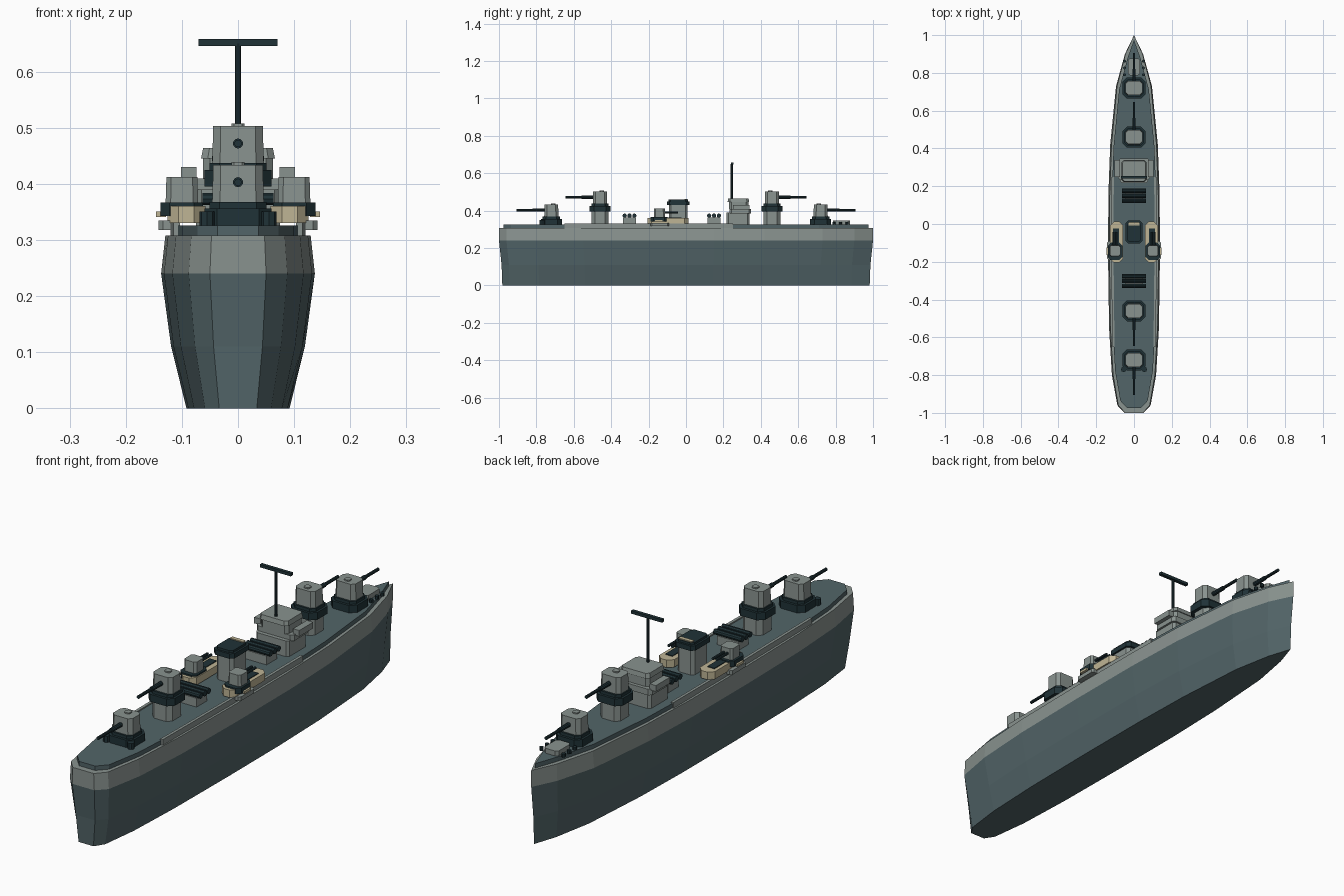
import bpy, bmesh, math
from mathutils import Matrix

if "Cube" in bpy.data.objects:
    bpy.data.objects.remove(bpy.data.objects["Cube"])


def material(name, rgb):
    m = bpy.data.materials.new(name)
    m.use_nodes = True
    m.diffuse_color = (*rgb, 1)
    m.node_tree.nodes["Principled BSDF"].inputs["Base Color"].default_value = (*rgb, 1)
    return m


GREY = material("light grey", (0.25, 0.29, 0.275))
TEAL = material("slate teal", (0.085, 0.13, 0.14))
DARK = material("dark navy", (0.014, 0.032, 0.038))
SAND = material("sand", (0.52, 0.46, 0.30))


def finish(bm, name, *mats):
    bmesh.ops.recalc_face_normals(bm, faces=bm.faces)
    mesh = bpy.data.meshes.new(name)
    bm.to_mesh(mesh)
    bm.free()
    ob = bpy.data.objects.new(name, mesh)
    bpy.context.collection.objects.link(ob)
    for m in mats:
        mesh.materials.append(m)
    return ob


def loft(bm, rings):
    """Skin a stack of equal-length rings and cap both ends."""
    rows = [[bm.verts.new(p) for p in ring] for ring in rings]
    n = len(rows[0])
    for low, high in zip(rows, rows[1:]):
        for i in range(n):
            j = (i + 1) % n
            bm.faces.new((low[i], low[j], high[j], high[i]))
    bm.faces.new(rows[0][::-1])
    bm.faces.new(rows[-1])


def prism(name, mat, x, y, z0, z1, hx, hy, cut=0.0, top=1.0):
    """Upright box with chamfered corners and an optional narrower top."""
    if cut:
        quarter = [(hx, hy - cut), (hx - cut, hy)]
        pts = quarter + [(-a, b) for a, b in quarter[::-1]]
        pts += [(-a, -b) for a, b in pts]
    else:
        pts = [(hx, hy), (-hx, hy), (-hx, -hy), (hx, -hy)]
    bm = bmesh.new()
    loft(bm, [[(x + a * s, y + b * s, z) for a, b in pts] for z, s in ((z0, 1), (z1, top))])
    return finish(bm, name, mat)


def rod(name, mat, centre, length, radius, axis, sides=10):
    bm = bmesh.new()
    turn = {"x": Matrix.Rotation(math.pi / 2, 4, "Y"),
            "y": Matrix.Rotation(math.pi / 2, 4, "X"), "z": Matrix()}[axis]
    bmesh.ops.create_cone(bm, cap_ends=True, segments=sides, radius1=radius, radius2=radius,
                          depth=length, matrix=Matrix.Translation(centre) @ turn)
    return finish(bm, name, mat)


# Hull: one plan outline, scaled at each level
PLAN = [(0.05, -1), (0.088, -0.96), (0.117, -0.8), (0.132, -0.55), (0.137, -0.2), (0.136, 0.15),
        (0.126, 0.42), (0.095, 0.73), (0.048, 0.9)]


def outline(z, sx, sy, inset=0.0):
    side = [(max(x * sx - inset, 0.01), y * sy) for x, y in PLAN]
    return ([(x, y, z) for x, y in side] + [(0, sy, z)] + [(-x, y, z) for x, y in side[::-1]])


bm = bmesh.new()
loft(bm, [outline(0, 0.67, 0.982), outline(0.11, 0.87, 0.986),
          outline(0.24, 1, 1), outline(0.308, 0.945, 1)])
hull = finish(bm, "hull", TEAL, GREY)
for face in hull.data.polygons:
    face.material_index = int(face.center.z > 0.24)

bm = bmesh.new()
loft(bm, [outline(0.3, 0.945, 0.975, 0.011), outline(0.326, 0.945, 0.975, 0.011)])
finish(bm, "deck", TEAL)


# Main guns
def main_gun(label, y, face, raised):
    base = 0.326
    if raised:
        prism(label + "_pedestal", GREY, 0, y, base, 0.4, 0.045, 0.045, 0.018)
        base = 0.395
    prism(label + "_collar", DARK, 0, y, base, base + 0.03, 0.06, 0.056, 0.023)
    prism(label + "_collar_top", DARK, 0, y, base + 0.03, base + 0.042, 0.051, 0.046, 0.018)
    z = base + 0.042
    prism(label + "_turret", GREY, 0, y, z, z + 0.066, 0.046, 0.038, 0.014, 0.96)
    prism(label + "_hatch", GREY, 0, y - face * 0.01, z + 0.066, z + 0.071, 0.012, 0.012, 0.005)
    rod(label + "_sleeve", DARK, (0, y + face * 0.065, z + 0.035), 0.07, 0.009, "y")
    rod(label + "_barrel", DARK, (0, y + face * 0.138, z + 0.035), 0.095, 0.0065, "y")


main_gun("stern_low_gun", -0.72, -1, False)
main_gun("stern_high_gun", -0.46, -1, True)
main_gun("bow_high_gun", 0.46, 1, True)
main_gun("bow_low_gun", 0.72, 1, False)

# Torpedo tube racks
for label, y in (("forward", 0.15), ("aft", -0.302)):
    prism(label + "_rack", GREY, 0, y, 0.326, 0.362, 0.048, 0.034)
    for i in (-1, 0, 1):
        rod(f"{label}_tube_{i + 2}", DARK, (0, y + i * 0.026, 0.373), 0.126, 0.0115, "x")

# Bridge and mast
prism("bridge_base", GREY, 0, 0.278, 0.326, 0.39, 0.075, 0.062, 0.01)
prism("bridge_deck", GREY, 0, 0.29, 0.385, 0.41, 0.084, 0.058, 0.012)
for s in (-1, 1):
    prism("bridge_wing", GREY, s * 0.088, 0.295, 0.405, 0.43, 0.014, 0.045)
prism("bridge_house", GREY, 0, 0.282, 0.41, 0.445, 0.062, 0.052, 0.012)
prism("bridge_roof", GREY, 0, 0.28, 0.445, 0.464, 0.066, 0.058, 0.012, 0.94)
rod("mast", DARK, (0, 0.245, 0.555), 0.19, 0.0058, "z")
prism("yard", DARK, 0, 0.248, 0.646, 0.658, 0.07, 0.007)

# Funnel
prism("funnel", GREY, 0, -0.042, 0.326, 0.435, 0.038, 0.05, 0.012)
prism("funnel_band", DARK, 0, -0.042, 0.43, 0.45, 0.046, 0.06, 0.014)
prism("funnel_cap", DARK, 0, -0.042, 0.45, 0.459, 0.038, 0.052, 0.012)
prism("funnel_stripe", SAND, 0, -0.001, 0.459, 0.463, 0.03, 0.008)

# Side gun platforms, railings and deck fittings
for s, label in ((-1, "right"), (1, "left")):
    x = s * 0.1
    prism(label + "_platform", SAND, s * 0.092, -0.096, 0.33, 0.361, 0.034, 0.109, 0.02)
    prism(label + "_well", DARK, s * 0.095, -0.08, 0.361, 0.364, 0.016, 0.055)
    prism(label + "_sponson", GREY, s * 0.124, -0.14, 0.318, 0.335, 0.018, 0.05, 0.008)
    prism(label + "_gun_ring", DARK, x, -0.145, 0.343, 0.367, 0.038, 0.046, 0.016)
    prism(label + "_side_shelf", SAND, s * 0.137, -0.145, 0.341, 0.351, 0.009, 0.02)
    prism(label + "_side_turret", GREY, x, -0.142, 0.367, 0.412, 0.029, 0.03, 0.009, 0.95)
    for d in (-0.008, 0.008):
        rod(label + "_side_barrel", DARK, (x + d, -0.082, 0.391), 0.08, 0.0055, "y", 8)
    bm = bmesh.new()
    rail = [(0.115, -0.65), (0.12, -0.2), (0.119, 0.25)]
    flat = [(s * a, b) for a, b in rail] + [(s * (a - 0.012), b) for a, b in rail[::-1]]
    loft(bm, [[(a, b, z) for a, b in flat] for z in (0.308, 0.331)])
    finish(bm, label + "_side_rail", GREY)
    rod(label + "_bollard", DARK, (s * 0.055, -0.77, 0.338), 0.026, 0.014, "z", 8)
    for i in range(3):
        rod(f"{label}_bow_bollard_{i + 1}", DARK, (s * 0.05, 0.79 + i * 0.036, 0.332),
            0.014, 0.008, "z", 8)

# Bow hatch
prism("bow_hatch", GREY, 0, 0.832, 0.326, 0.346, 0.032, 0.045, 0.01)
